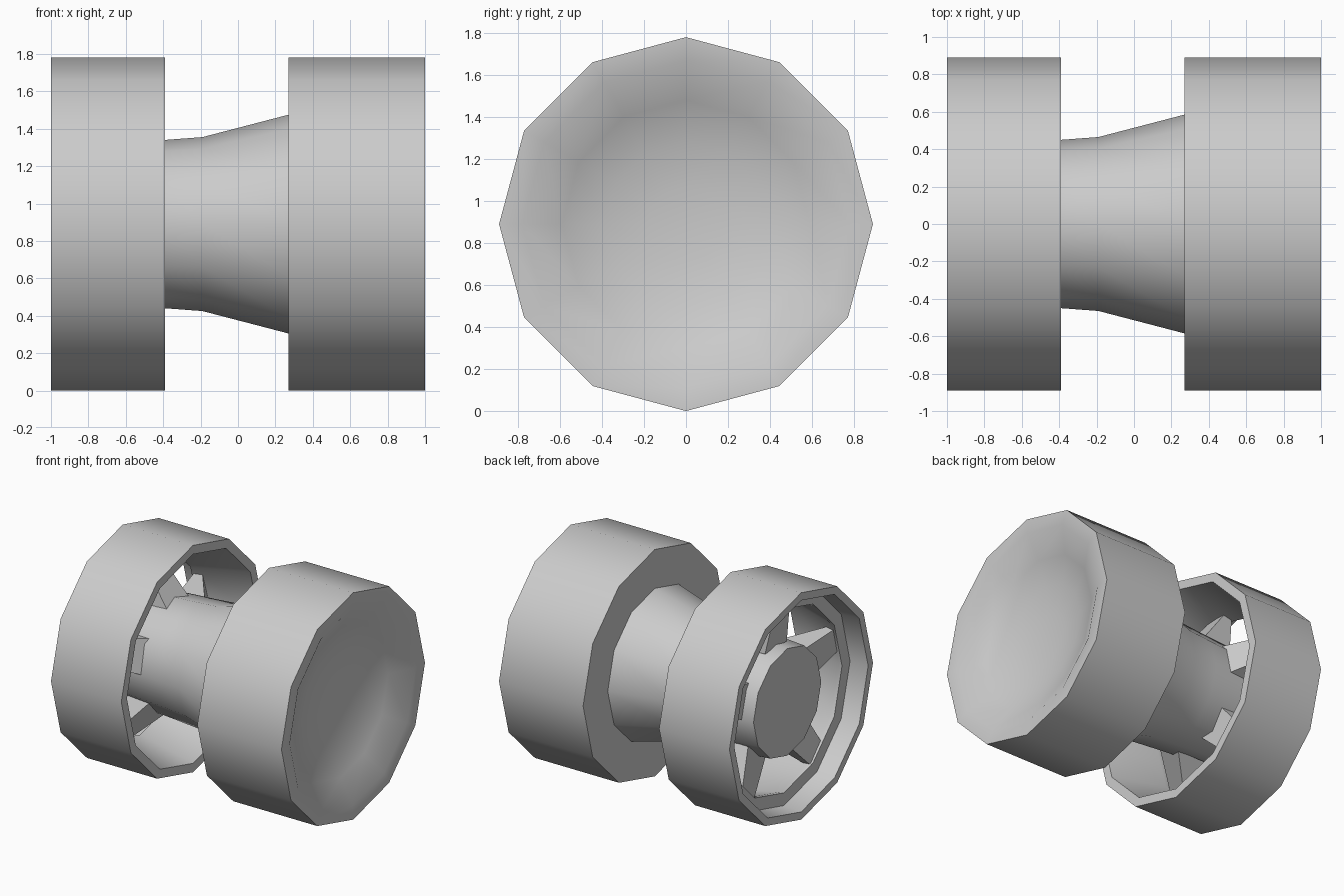
import bpy, bmesh, math
from mathutils import Matrix, Vector

if "Cube" in bpy.data.objects:
    bpy.data.objects.remove(bpy.data.objects["Cube"])

SIDES = 12
AXIS_Z = 0.89


def finish(name, bm):
    bmesh.ops.recalc_face_normals(bm, faces=bm.faces)
    mesh = bpy.data.meshes.new(name)
    bm.to_mesh(mesh)
    bm.free()
    obj = bpy.data.objects.new(name, mesh)
    obj.location.z = AXIS_Z
    bpy.context.collection.objects.link(obj)
    return obj


def smooth(obj):
    bpy.ops.object.select_all(action='DESELECT')
    obj.select_set(True)
    bpy.context.view_layer.objects.active = obj
    bpy.ops.object.shade_smooth_by_angle(angle=math.radians(35))


def lathe(name, profile, closed=False):
    """Revolve (x, radius) points about the x axis; cap the ends unless closed."""
    bm = bmesh.new()
    rings = []
    for x, r in profile:
        ring = []
        for k in range(SIDES):
            a = 2 * math.pi * k / SIDES
            ring.append(bm.verts.new((x, r * math.cos(a), r * math.sin(a))))
        rings.append(ring)
    pairs = list(zip(rings, rings[1:]))
    if closed:
        pairs.append((rings[-1], rings[0]))
    else:
        bm.faces.new(rings[0])
        bm.faces.new(rings[-1])
    for a, b in pairs:
        for k in range(SIDES):
            n = (k + 1) % SIDES
            bm.faces.new((a[k], a[n], b[n], b[k]))
    obj = finish(name, bm)
    smooth(obj)
    return obj


# Flared hub running from the open ring into the drum
lathe("hub", [(-0.88, 0.42), (-0.39, 0.45), (-0.19, 0.465), (0.29, 0.59)])

# Closed drum with a rim and a bowl-shaped outer face
lathe("drum", [(0.27, 0.50), (0.27, 0.89), (1.0, 0.89), (0.995, 0.78),
               (0.89, 0.59), (0.83, 0.39), (0.80, 0.18)])

# Open ring with a stepped lip on the outer side and a flared bore
lathe("open_ring", [(-1.0, 0.89), (-0.39, 0.89), (-0.39, 0.82), (-0.82, 0.72),
                    (-0.85, 0.72), (-0.85, 0.82), (-1.0, 0.83)], closed=True)

# Five tapered struts, swept outward from the hub to the ring
for i in range(5):
    bm = bmesh.new()
    bmesh.ops.create_cube(bm, size=2)
    for v in bm.verts:
        if v.co.y > 0:   # ring end
            v.co = (-0.79 if v.co.x > 0 else -0.84, 0.75, 0.09 * v.co.z)
        else:            # hub end
            v.co = (-0.52 if v.co.x > 0 else -0.78, 0.40, 0.135 * v.co.z)
    bmesh.ops.rotate(bm, verts=bm.verts, cent=Vector(),
                     matrix=Matrix.Rotation(math.radians(90 + 72 * i), 3, 'X'))
    finish(f"strut_{i + 1}", bm)
